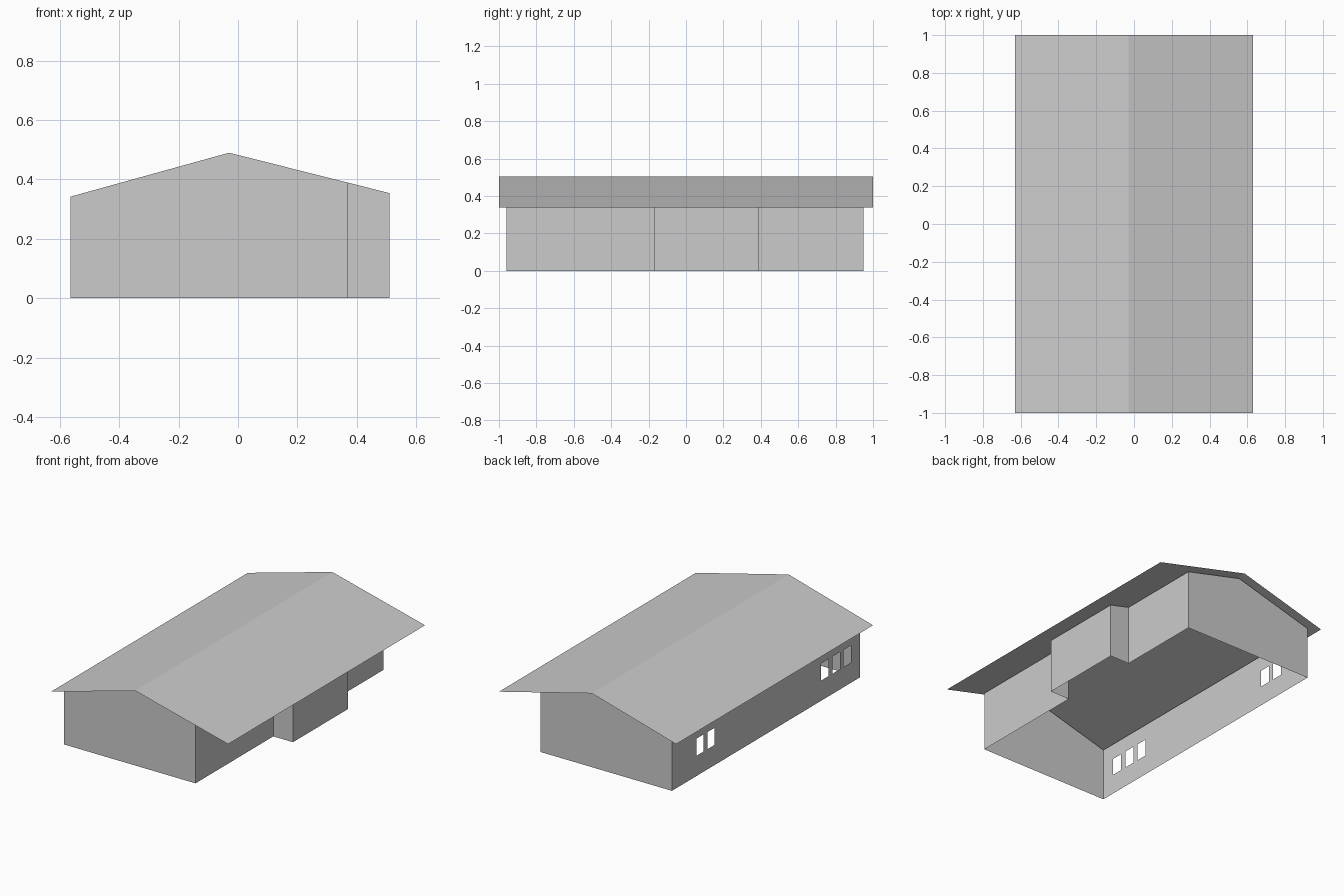
import bpy

cube = bpy.data.objects.get("Cube")
if cube:
    bpy.data.objects.remove(cube, do_unlink=True)

# Main dimensions
RIDGE_X, RIDGE_Z = -0.03, 0.503
EAVE_X, EAVE_Z = 0.63, 0.337
WEST, EAST, BAY = -0.565, 0.37, 0.51
FRONT, BACK = -0.96, 0.95
BAY_FRONT, BAY_BACK = -0.17, 0.39
GAP = 0.013                      # walls stop just under the roof sheet
SILL, LINTEL = 0.13, 0.24
WINDOW_WIDTH = 0.075
WINDOW_STARTS = [-0.87, -0.755, -0.64, 0.515, 0.627]

grey = bpy.data.materials.new("plain grey")
grey.use_nodes = True
colour = (0.6, 0.6, 0.6, 1)
grey.diffuse_color = colour
grey.node_tree.nodes["Principled BSDF"].inputs["Base Color"].default_value = colour


def roof_height(x):
    half = EAVE_X - RIDGE_X if x > RIDGE_X else EAVE_X + RIDGE_X
    return RIDGE_Z - (RIDGE_Z - EAVE_Z) * abs(x - RIDGE_X) / half


def wall_top(x):
    return roof_height(x) - GAP


def make(name, polygons):
    """Build a flat-shaded sheet object, sharing equal corner points."""
    index = {}
    faces = [[index.setdefault(p, len(index)) for p in poly] for poly in polygons]
    mesh = bpy.data.meshes.new(name)
    mesh.from_pydata(list(index), [], faces)
    mesh.materials.append(grey)
    obj = bpy.data.objects.new(name, mesh)
    bpy.context.collection.objects.link(obj)
    return obj


def wall(a, b):
    """Upright panel from a to b, rising to the ridge where it crosses it."""
    tops = [(*b, wall_top(b[0]))]
    if (a[0] - RIDGE_X) * (b[0] - RIDGE_X) < 0:
        tops.append((RIDGE_X, a[1], wall_top(RIDGE_X)))
    tops.append((*a, wall_top(a[0])))
    return [(*a, 0.0), (*b, 0.0)] + tops


# Gable ends
make("front_wall", [wall((WEST, FRONT), (EAST, FRONT))])
make("back_wall", [wall((EAST, BACK), (WEST, BACK))])

# Side wall with projecting bay
path = [(EAST, FRONT), (EAST, BAY_FRONT), (BAY, BAY_FRONT),
        (BAY, BAY_BACK), (EAST, BAY_BACK), (EAST, BACK)]
make("bay_side_wall", [wall(a, b) for a, b in zip(path, path[1:])])

# Side wall with open windows
ys = sorted([FRONT, BACK] + WINDOW_STARTS + [y + WINDOW_WIDTH for y in WINDOW_STARTS])
zs = [0.0, SILL, LINTEL, wall_top(WEST)]
panels = []
for y0, y1 in zip(ys, ys[1:]):
    for z0, z1 in zip(zs, zs[1:]):
        if y0 in WINDOW_STARTS and z0 == SILL:
            continue
        panels.append([(WEST, y1, z0), (WEST, y0, z0), (WEST, y0, z1), (WEST, y1, z1)])
make("window_side_wall", panels)

# Gabled roof sheet with overhanging eaves
xs = [-EAVE_X, RIDGE_X, EAVE_X]
make("roof", [[(x0, -1, roof_height(x0)), (x1, -1, roof_height(x1)),
               (x1, 1, roof_height(x1)), (x0, 1, roof_height(x0))]
              for x0, x1 in zip(xs, xs[1:])])
